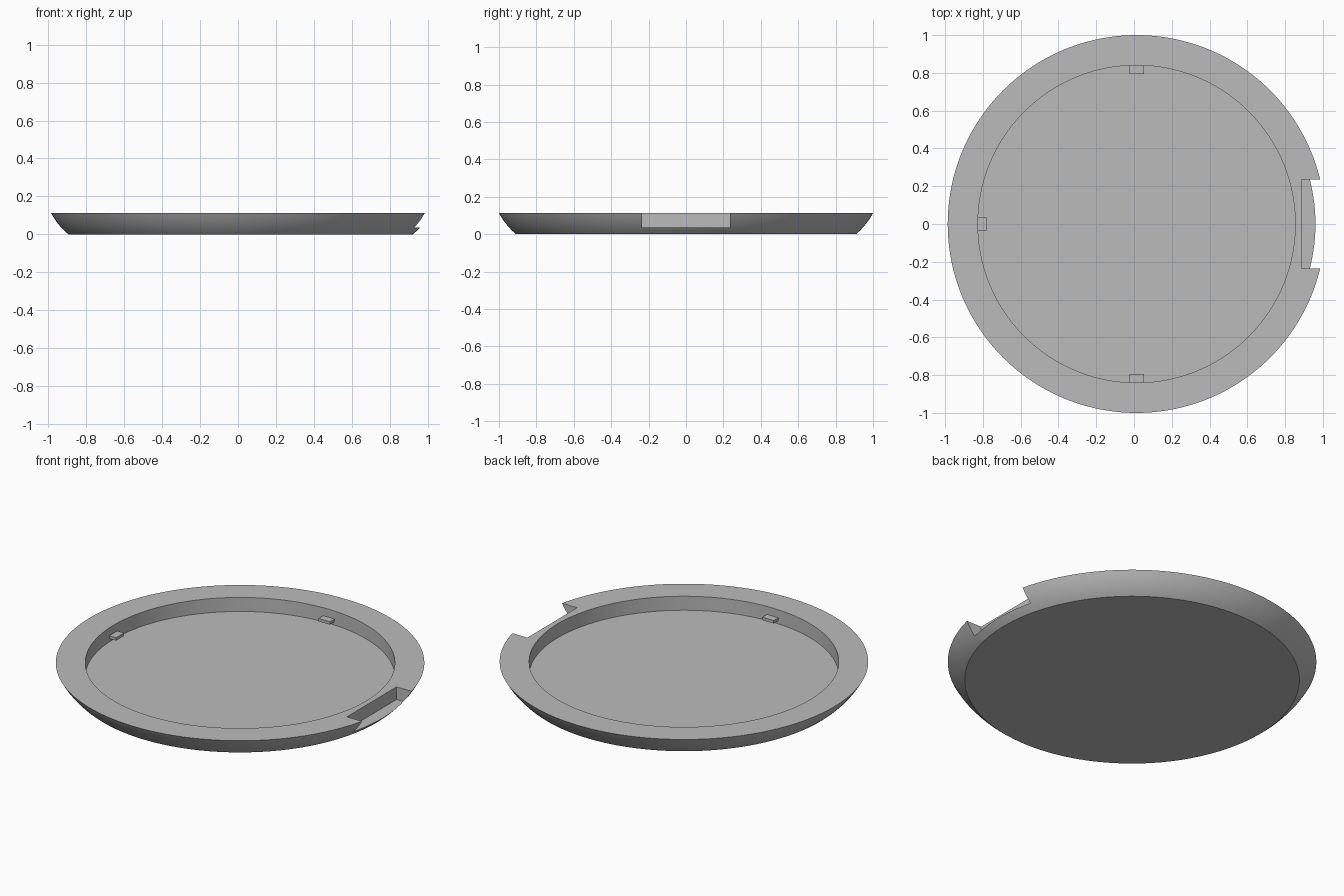
import bpy
import bmesh
import math
from mathutils import Vector

old = bpy.data.objects.get("Cube")
if old:
    bpy.data.objects.remove(old, do_unlink=True)

CX = 0.0137          # disc centre, offset because the notch trims the +x side
SEGMENTS = 160
HEIGHT = 0.113
RECESS_RADIUS = 0.84
FLOOR_Z = 0.029

grey = bpy.data.materials.new("plain grey")
grey.use_nodes = True
colour = (0.5, 0.5, 0.5, 1)
grey.diffuse_color = colour
grey.node_tree.nodes["Principled BSDF"].inputs["Base Color"].default_value = colour


def finish(name, bm):
    bmesh.ops.recalc_face_normals(bm, faces=bm.faces)
    mesh = bpy.data.meshes.new(name)
    bm.to_mesh(mesh)
    bm.free()
    mesh.materials.append(grey)
    obj = bpy.data.objects.new(name, mesh)
    bpy.context.collection.objects.link(obj)
    return obj


def box(name, low, high):
    low, high = Vector(low), Vector(high)
    bm = bmesh.new()
    bmesh.ops.create_cube(bm, size=1)
    for v in bm.verts:
        v.co = (low + high) / 2 + v.co * (high - low)
    return finish(name, bm)


def lathe(name, profile):
    """Revolve (radius, z) points and cap both ends."""
    bm = bmesh.new()
    rings = []
    for r, z in profile:
        angles = [2 * math.pi * i / SEGMENTS for i in range(SEGMENTS)]
        rings.append([bm.verts.new((CX + r * math.cos(a), r * math.sin(a), z)) for a in angles])
    for a, b in zip(rings, rings[1:]):
        for i in range(SEGMENTS):
            j = (i + 1) % SEGMENTS
            bm.faces.new((a[i], a[j], b[j], b[i]))
    bm.faces.new(rings[0])
    bm.faces.new(rings[-1])
    return finish(name, bm)


# Dish: flat base, curved flared side, flat rim and shallow round recess
dish = lathe("dish", [
    (0.908, 0), (0.929, 0.018), (0.947, 0.037), (0.963, 0.056),
    (0.977, 0.075), (0.989, 0.094), (1, HEIGHT),
    (RECESS_RADIUS, HEIGHT), (RECESS_RADIUS, FLOOR_Z)])

# Rectangular notch in the left side of the rim
cutter = box("notch_cutter", (0.886, -0.235, 0.037), (1.2, 0.235, 0.3))
cutter.hide_render = True
cut = dish.modifiers.new("notch", "BOOLEAN")
cut.operation = "DIFFERENCE"
cut.solver = "EXACT"
cut.object = cutter
bpy.ops.object.select_all(action="DESELECT")
bpy.context.view_layer.objects.active = dish
dish.select_set(True)
bpy.ops.object.modifier_apply(modifier=cut.name)
bpy.data.objects.remove(cutter, do_unlink=True)
bpy.ops.object.shade_smooth_by_angle(angle=math.radians(25))

# Small locking tabs on the recess wall: back, right and front
INNER, OUTER, HALF = 0.795, 0.845, 0.038
TAB_LOW, TAB_HIGH = 0.048, 0.065
for name, side in (("back_tab", 1), ("front_tab", -1)):
    ys = sorted((side * INNER, side * OUTER))
    box(name, (CX - HALF, ys[0], TAB_LOW), (CX + HALF, ys[1], TAB_HIGH))
box("right_tab", (CX - OUTER, -HALF, TAB_LOW), (CX - INNER, HALF, TAB_HIGH))
